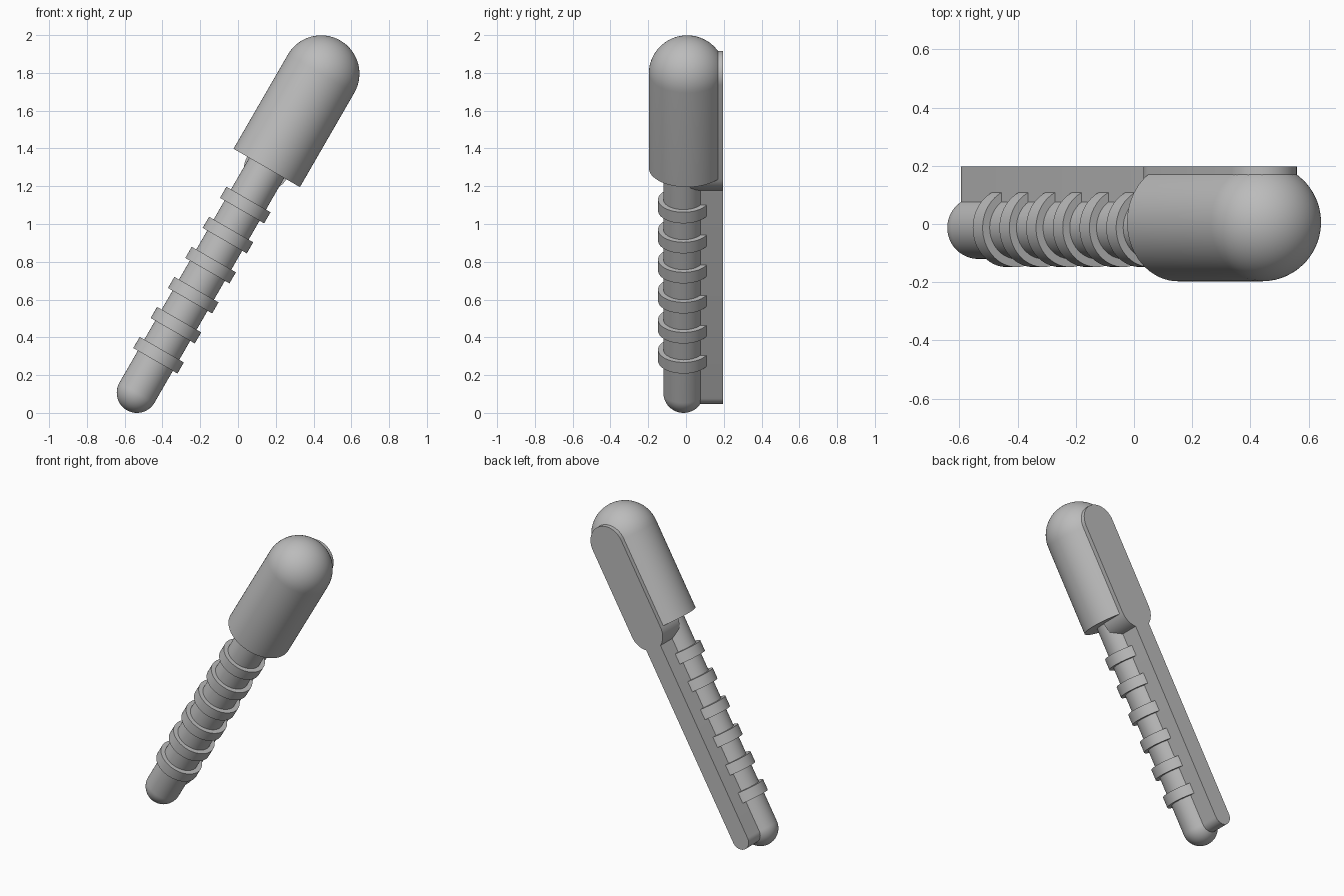
import bpy, bmesh
from math import sin, cos, pi, radians
from mathutils import Matrix

cube = bpy.data.objects.get("Cube")
if cube:
    bpy.data.objects.remove(cube, do_unlink=True)

grey = bpy.data.materials.new("plain_grey")
grey.use_nodes = True
colour = (0.5, 0.5, 0.5, 1)
grey.diffuse_color = colour
grey.node_tree.nodes["Principled BSDF"].inputs["Base Color"].default_value = colour

# Local z runs along the handle, starting at the centre of its rounded end
TILT = Matrix.Translation((-0.535, 0, 0.107)) @ Matrix.Rotation(radians(30), 4, "Y")
HANDLE_Y, HEAD_Y, BACK_Y = -0.013, 0.006, 0.197
HEAD_START, HEAD_END = 1.374, 1.95


def finish(name, bm):
    bmesh.ops.recalc_face_normals(bm, faces=bm.faces)
    mesh = bpy.data.meshes.new(name)
    bm.to_mesh(mesh)
    bm.free()
    mesh.materials.append(grey)
    obj = bpy.data.objects.new(name, mesh)
    bpy.context.collection.objects.link(obj)
    obj.matrix_world = TILT
    bpy.ops.object.select_all(action="DESELECT")
    obj.select_set(True)
    bpy.context.view_layer.objects.active = obj
    bpy.ops.object.shade_smooth_by_angle(angle=radians(30))
    return obj


def lathe(name, profile, y, trim=None, steps=64):
    """Spin (radius, height) points about the local axis, optionally trimming the back."""
    bm = bmesh.new()
    verts = [bm.verts.new((r, 0, z)) for r, z in profile]
    edges = [bm.edges.new(pair) for pair in zip(verts, verts[1:])]
    bmesh.ops.spin(bm, geom=verts + edges, cent=(0, 0, 0), axis=(0, 0, 1),
                   angle=2 * pi, steps=steps)
    bmesh.ops.remove_doubles(bm, verts=bm.verts, dist=1e-4)
    bmesh.ops.translate(bm, verts=bm.verts, vec=(0, y, 0))
    if trim is not None:
        bmesh.ops.bisect_plane(bm, geom=bm.verts[:] + bm.edges[:] + bm.faces[:],
                               plane_co=(0, trim, 0), plane_no=(0, 1, 0), clear_outer=True)
        bmesh.ops.holes_fill(bm, edges=[e for e in bm.edges if e.is_boundary])
    return finish(name, bm)


def dome(radius, z, direction, n=16):
    return [(radius * cos(pi / 2 * i / n), z + direction * radius * sin(pi / 2 * i / n))
            for i in range(n + 1)]


def stadium(name, radius, z0, z1, y0, y1, n=24):
    """Round-ended bar extruded from y0 to y1."""
    outline = [(radius * cos(pi * i / n), z1 + radius * sin(pi * i / n)) for i in range(n + 1)]
    outline += [(-radius * cos(pi * i / n), z0 - radius * sin(pi * i / n)) for i in range(n + 1)]
    bm = bmesh.new()
    face = bm.faces.new([bm.verts.new((x, y0, z)) for x, z in outline])
    top = bmesh.ops.extrude_face_region(bm, geom=[face])["geom"]
    moved = [v for v in top if isinstance(v, bmesh.types.BMVert)]
    bmesh.ops.translate(bm, verts=moved, vec=(0, y1 - y0, 0))
    if not face.is_valid or len(bm.faces) < len(outline) + 2:
        bmesh.ops.holes_fill(bm, edges=[e for e in bm.edges if e.is_boundary])
    return finish(name, bm)


# Round-ended handle
lathe("handle", dome(0.107, 0, -1)[::-1] + [(0.107, 1.4), (0, 1.4)], HANDLE_Y)

# Domed head, flattened at the back
lathe("head", [(0, HEAD_START), (0.203, HEAD_START)] + dome(0.203, HEAD_END, 1),
      HEAD_Y, trim=0.172)

# Grip rings
for i in range(6):
    z = 0.229 + 0.1836 * i
    lo, hi = z - 0.034, z + 0.034
    lathe(f"grip_ring_{i + 1}", [(0.09, lo), (0.135, lo), (0.135, hi), (0.09, hi), (0.09, lo)],
          HANDLE_Y)

# Flat backing behind the handle and the head
stadium("handle_backing", 0.06, 0, 1.45, 0.0, BACK_Y)
stadium("head_backing", 0.12, HEAD_START, HEAD_END, 0.02, BACK_Y)
